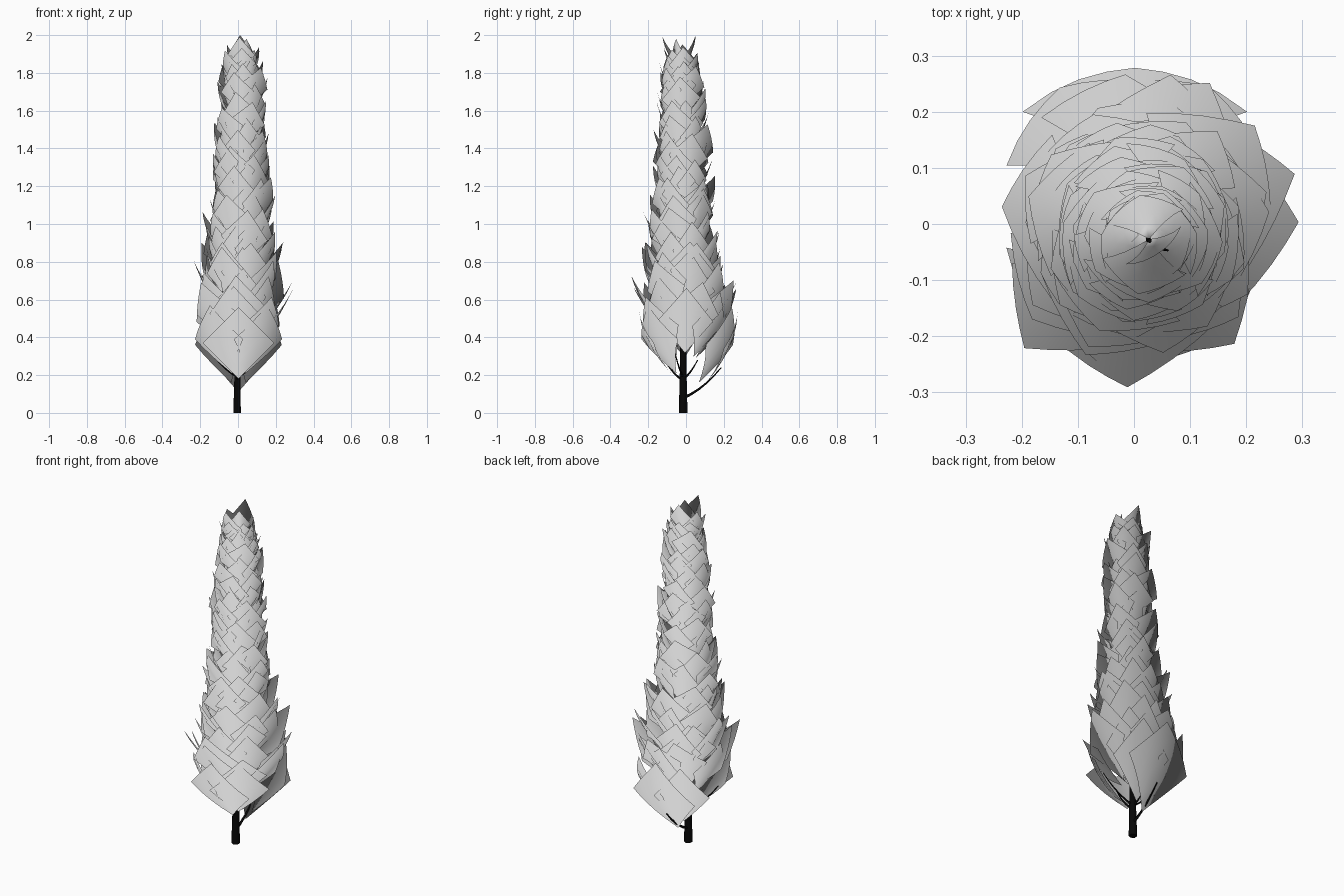
import bpy, bmesh, math, random
from mathutils import Vector

random.seed(11)
if "Cube" in bpy.data.objects:
    bpy.data.objects.remove(bpy.data.objects["Cube"], do_unlink=True)


def material(name, rgb):
    m = bpy.data.materials.new(name)
    m.use_nodes = True
    m.diffuse_color = (*rgb, 1)
    m.node_tree.nodes["Principled BSDF"].inputs["Base Color"].default_value = (*rgb, 1)
    return m


leaf_grey = material("leaf grey", (0.65, 0.65, 0.65))
bark_black = material("bark black", (0.002, 0.002, 0.002))

# Crown profile: base height, base radius, tip radius, card length
PROFILE = [(0.15, 0.05, 0.23, 0.36), (0.35, 0.06, 0.25, 0.34),
           (0.50, 0.06, 0.23, 0.30), (0.80, 0.05, 0.18, 0.27),
           (1.10, 0.045, 0.14, 0.25), (1.50, 0.04, 0.12, 0.22),
           (1.83, 0.015, 0.085, 0.165)]
BACK, FRONT = math.pi / 2, -math.pi / 2


def profile(z):
    for lo, hi in zip(PROFILE, PROFILE[1:]):
        if z <= hi[0]:
            break
    f = min(max((z - lo[0]) / (hi[0] - lo[0]), 0), 1)
    return [a + (b - a) * f for a, b in zip(lo[1:], hi[1:])]


def axis(z):
    return Vector((0.015 * z, -0.015 * z, 0))


def leaf_card(bm, z, angle, base_r, tip_r, length, half_width, roll=0.0, bulge=0.06, n=4):
    """Gently curved square card standing on one corner and leaning outward."""
    out = Vector((math.cos(angle), math.sin(angle), 0))
    side = Vector((-out.y, out.x, 0))
    rows = []
    for i in range(n + 1):
        row = []
        for j in range(n + 1):
            t, s = (i + j) / (2 * n), (i - j) / n * half_width
            r = base_r + (tip_r - base_r) * t + bulge * length * math.sin(math.pi * t)
            r -= 0.2 * s * s / max(tip_r, 0.06)
            p = axis(z) + out * r + side * (s + roll * t * length)
            p.z = z + t * length - roll * s
            row.append(bm.verts.new(p))
        rows.append(row)
    for i in range(n):
        for j in range(n):
            f = bm.faces.new((rows[i][j], rows[i + 1][j], rows[i + 1][j + 1], rows[i][j + 1]))
            f.smooth = True


def foliage(name, build):
    bm = bmesh.new()
    build(bm)
    mesh = bpy.data.meshes.new(name)
    bm.to_mesh(mesh)
    bm.free()
    mesh.materials.append(leaf_grey)
    # Soft foliage normals: outward from the trunk and upward
    normals = []
    for v in mesh.vertices:
        out = v.co - axis(v.co.z)
        out.z = 0
        normals.append((out.normalized() + Vector((0, 0, 1))).normalized())
    mesh.normals_split_custom_set_from_vertices(normals)
    obj = bpy.data.objects.new(name, mesh)
    bpy.context.collection.objects.link(obj)


# Overlapping tiers of cards up the trunk
def crown(bm):
    z, tier = 0.32, 0
    while z < 1.8:
        count = 8 if z < 0.7 else 7
        for k in range(count):
            zc = min(z + random.uniform(-0.035, 0.035), 1.8)
            rb, rt, length = profile(zc)
            length *= random.uniform(0.88, 1.1)
            rt *= random.uniform(0.8, 1.2)
            angle = (k + random.uniform(-0.25, 0.25)) * math.tau / count + tier * 2.4
            leaf_card(bm, zc, angle, rb, rt, min(length, 1.95 - zc),
                      length * random.uniform(0.38, 0.46), random.uniform(-0.2, 0.2))
        z += 0.08
        tier += 1


# Crest: tall tips to the front and back, lower ones around
def crest(bm):
    leaf_card(bm, 1.8, FRONT - 0.2, 0.0, 0.1, 0.19, 0.075)
    leaf_card(bm, 1.8, BACK + 0.2, 0.0, 0.08, 0.2, 0.07)
    leaf_card(bm, 1.81, FRONT + 0.6, 0.0, 0.03, 0.17, 0.06)
    for k in range(5):
        leaf_card(bm, 1.74, k * math.tau / 5, 0.0, 0.085, 0.16, 0.075)


# Large skirt cards carried by the lowest branches
def skirt(bm):
    leaf_card(bm, 0.11, BACK, 0.07, 0.28, 0.46, 0.2, bulge=0.12)
    for turn in (-0.5, 0.5):
        leaf_card(bm, 0.16, BACK + turn, 0.08, 0.28, 0.4, 0.15, bulge=0.1)
        leaf_card(bm, 0.21, FRONT + turn * 1.3, 0.06, 0.25, 0.36, 0.16, bulge=0.1)
    leaf_card(bm, 0.18, FRONT, 0.05, 0.25, 0.38, 0.19, bulge=0.12)


foliage("leaf_crown", crown)
foliage("leaf_crest", crest)
foliage("leaf_skirt", skirt)


# Tapered wood from a path of points with radii
def wood(name, points, radius, tip):
    curve = bpy.data.curves.new(name, "CURVE")
    curve.dimensions = "3D"
    curve.bevel_depth = 1.0
    curve.bevel_resolution = 1
    curve.use_fill_caps = True
    spline = curve.splines.new("POLY")
    spline.points.add(len(points) - 1)
    for i, (pt, co) in enumerate(zip(spline.points, points)):
        pt.co = (*co, 1)
        pt.radius = radius + (tip - radius) * i / (len(points) - 1)
    curve.materials.append(bark_black)
    obj = bpy.data.objects.new(name, curve)
    bpy.context.collection.objects.link(obj)


def branch(name, z, angle, reach, rise, radius):
    out = Vector((math.cos(angle), math.sin(angle), 0))
    steps = [i / 5 for i in range(6)]
    pts = [axis(z) + Vector((-0.005, -0.012, z)) + out * reach * t
           + Vector((0, 0, rise * (0.5 * t + 0.5 * t * t))) for t in steps]
    wood(name, pts, radius, radius * 0.35)


wood("trunk", [(-0.005, -0.015, 0), (-0.003, -0.015, 0.2), (0, -0.012, 0.6),
               (0.015, -0.02, 1.2), (0.028, -0.03, 1.88)], 0.023, 0.004)

# Low branches reaching into the skirt
branch("back_branch", 0.08, BACK, 0.2, 0.16, 0.009)
branch("upper_back_branch", 0.18, BACK + 0.3, 0.08, 0.1, 0.007)
branch("front_branch", 0.17, FRONT, 0.13, 0.16, 0.007)
branch("left_branch", 0.19, -0.3, 0.17, 0.16, 0.006)
branch("right_branch", 0.19, math.pi + 0.3, 0.17, 0.16, 0.006)

# Small twigs inside the crown
for i in range(14):
    z = 0.4 + i * 0.105
    branch("twig_%d" % i, z, i * 2.4, profile(z)[0] + 0.02, 0.1, 0.005)
